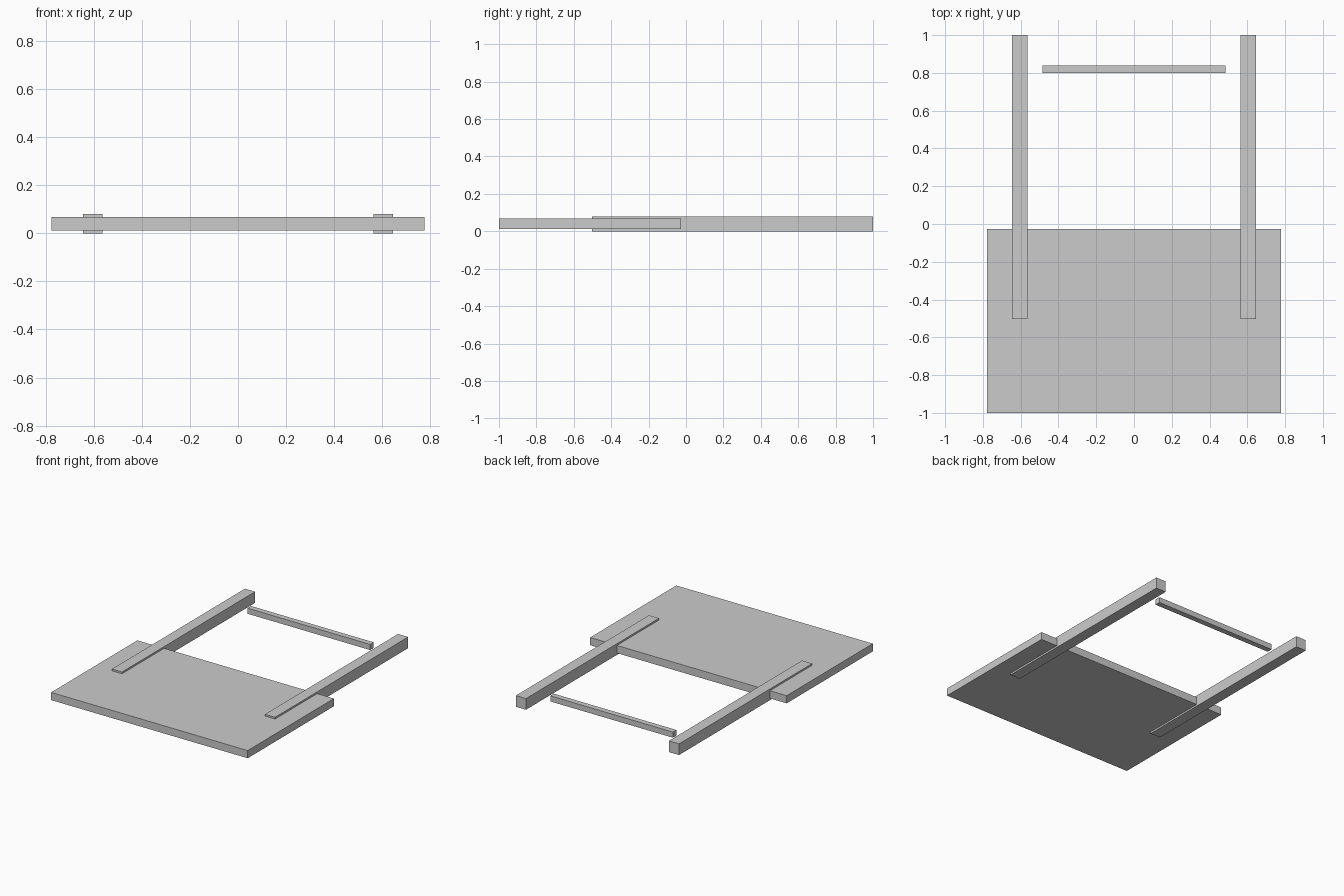
import bpy

if "Cube" in bpy.data.objects:
    bpy.data.objects.remove(bpy.data.objects["Cube"])


def box(name, x, y, z):
    """Box spanning the given (min, max) ranges."""
    spans = (x, y, z)
    bpy.ops.mesh.primitive_cube_add(size=1, location=[(a + b) / 2 for a, b in spans])
    ob = bpy.context.object
    ob.name = name
    ob.scale = [b - a for a, b in spans]
    bpy.ops.object.transform_apply(location=False, rotation=False, scale=True)
    return ob


# Flat front panel
box("panel", (-0.777, 0.777), (-1.0, -0.027), (0.0125, 0.0675))

# Two long side rails passing through the panel
for side, x in (("left", -0.605), ("right", 0.605)):
    box(side + "_rail", (x - 0.04, x + 0.04), (-0.503, 1.0), (0.0, 0.08))

# Slim crossbar between the rails
box("crossbar", (-0.485, 0.485), (0.80, 0.84), (0.02, 0.06))
